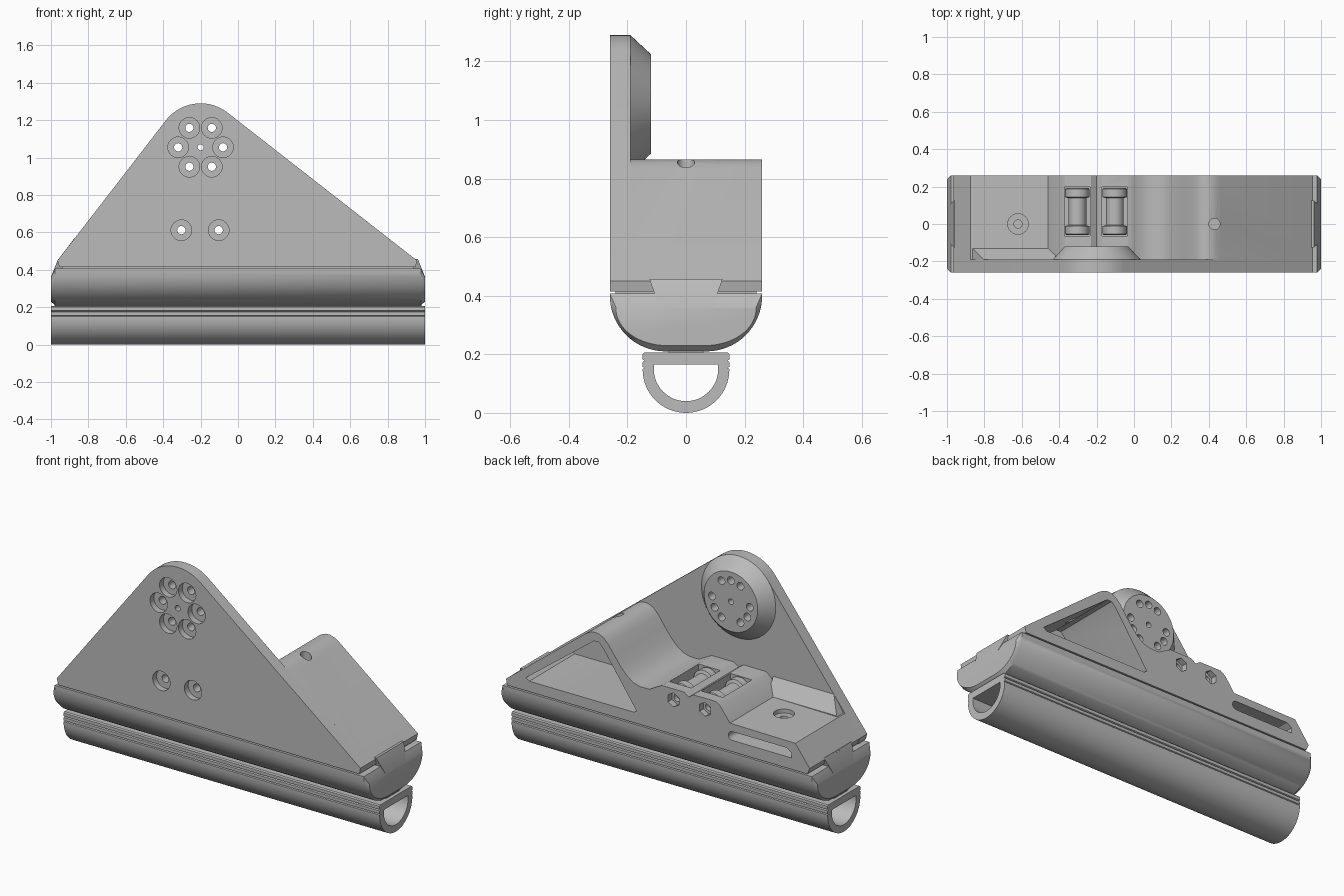
import bpy, bmesh
from math import sin, cos, pi, radians
from mathutils import Vector
from mathutils.geometry import convex_hull_2d

cube = bpy.data.objects.get("Cube")
if cube:
    bpy.data.objects.remove(cube)

grey = bpy.data.materials.new("plain_grey")
grey.use_nodes = True
colour = (0.5, 0.5, 0.5, 1)
grey.diffuse_color = colour
grey.node_tree.nodes["Principled BSDF"].inputs["Base Color"].default_value = colour

PLANES = {"xz": lambda p, q, d: (p, d, q),
          "yz": lambda p, q, d: (d, p, q),
          "xy": lambda p, q, d: (p, q, d)}


def circle(cx, cy, r, n=32, turn=0):
    return [(cx + r * cos(turn + 2 * pi * i / n), cy + r * sin(turn + 2 * pi * i / n)) for i in range(n)]


def arc(cx, cy, r, a0, a1, n=16):
    angles = [radians(a0 + (a1 - a0) * i / n) for i in range(n + 1)]
    return [(cx + r * cos(a), cy + r * sin(a)) for a in angles]


def loft(name, plane, sections):
    """Closed solid through a list of (depth, outline) sections."""
    bm = bmesh.new()
    rings = [[bm.verts.new(PLANES[plane](p, q, d)) for p, q in pts] for d, pts in sections]
    for a, b in zip(rings, rings[1:]):
        for i in range(len(a)):
            j = (i + 1) % len(a)
            bm.faces.new((a[i], a[j], b[j], b[i]))
    bm.faces.new(rings[0])
    bm.faces.new(rings[-1])
    bmesh.ops.recalc_face_normals(bm, faces=bm.faces)
    mesh = bpy.data.meshes.new(name)
    bm.to_mesh(mesh)
    bm.free()
    ob = bpy.data.objects.new(name, mesh)
    bpy.context.collection.objects.link(ob)
    mesh.materials.append(grey)
    return ob


def prism(name, plane, pts, lo, hi):
    return loft(name, plane, [(lo, pts), (hi, pts)])


def box(name, x0, x1, y0, y1, z0, z1):
    return prism(name, "xy", [(x0, y0), (x1, y0), (x1, y1), (x0, y1)], z0, z1)


def cut(target, plane, pts, lo, hi):
    cutter = prism("cutter", plane, pts, lo, hi)
    cutter.hide_render = True
    mod = target.modifiers.new("cut", "BOOLEAN")
    mod.operation, mod.solver, mod.object = "DIFFERENCE", "EXACT", cutter
    bpy.context.view_layer.objects.active = target
    bpy.ops.object.modifier_apply(modifier=mod.name)
    bpy.data.objects.remove(cutter)


def finish(ob):
    bpy.ops.object.select_all(action="DESELECT")
    ob.select_set(True)
    bpy.context.view_layer.objects.active = ob
    bpy.ops.object.shade_smooth_by_angle(angle=radians(30))


parts = []

# lower D-shaped tube with two shallow grooves per side
side = [(0.148, 0.15), (0.141, 0.153), (0.148, 0.157), (0.148, 0.174),
        (0.141, 0.178), (0.148, 0.182), (0.148, 0.2), (0.142, 0.206)]
outer = arc(0, 0.148, 0.148, 180, 360, 32) + side + [(-y, z) for y, z in reversed(side)]
tube = prism("lower_tube", "yz", outer, -1, 1)
cut(tube, "yz", arc(0, 0.15, 0.11, 180, 360, 32) + [(0.11, 0.165), (-0.11, 0.165)], -1.1, 1.1)
parts.append(tube)

# rounded hull with tapered ends
hull_pts = arc(-0.07, 0.4, 0.19, 180, 270) + arc(0.07, 0.4, 0.19, 270, 360)
hull_pts += [(0.26, 0.407), (-0.26, 0.407)]
end_pts = [(y * 0.92, 0.36 - (0.407 - z) * 0.66) for y, z in hull_pts]
parts.append(loft("hull", "yz", [(-1, end_pts), (-0.978, hull_pts), (0.978, hull_pts), (1, end_pts)]))
parts.append(box("hull_neck", -0.94, 0.94, -0.24, 0.24, 0.39, 0.425))
parts.append(box("tube_joint", -0.98, 0.98, -0.06, 0.06, 0.19, 0.22))

# dovetail tab at each end
for sx, label in ((1, "left"), (-1, "right")):
    def tab(w, x, z):
        return [(sx * 0.9, -w), (sx * x, -w), (sx * x, w), (sx * 0.9, w)]
    parts.append(loft(label + "_end_tab", "xy", [(0.34, tab(0.088, 1.0, 0)), (0.365, tab(0.093, 0.999, 0)),
                                                 (0.457, tab(0.125, 0.962, 0))]))

# front plate: outline wrapped around the rounded apex
CX, CZ, R = -0.2, 1.055, 0.235
cloud = circle(CX, CZ, R, 96) + [(-0.955, 0.415), (-0.965, 0.45), (0.957, 0.45), (0.95, 0.415)]
outline = [cloud[i] for i in convex_hull_2d([Vector(p) for p in cloud])]
plate = prism("front_plate", "xz", outline, -0.26, -0.19)

# conical boss behind the apex
boss = loft("apex_boss", "xz", [(-0.19, circle(CX, CZ, R, 64)), (-0.12, circle(CX, CZ, 0.17, 64))])

# bolt circle, centre hole and blind holes
bolts = [(CX + 0.12 * cos(i * pi / 3), CZ + 0.12 * sin(i * pi / 3)) for i in range(6)]
AXLES = [(-0.303, 0.612), (-0.103, 0.612)]
for x, z in bolts + AXLES:
    cut(plate, "xz", circle(x, z, 0.055), -0.3, -0.225)
    cut(plate, "xz", circle(x, z, 0.022, 20), -0.3, 0)
for x, z in bolts:
    cut(boss, "xz", circle(x, z, 0.022, 20), -0.3, 0)
for ob in (plate, boss):
    cut(ob, "xz", circle(CX, CZ, 0.016, 20), -0.3, 0)
for a in (90, 210, 330):
    cut(boss, "xz", circle(CX + 0.12 * cos(radians(a)), CZ + 0.12 * sin(radians(a)), 0.022, 20), -0.17, 0)
parts += [plate, boss]

# rear block: hump, roller seat and low shelf in one profile
profile = [(-0.95, 0.415), (0.95, 0.415), (0.957, 0.45), (0.46, 0.838), (0.43, 0.857), (0.4, 0.866),
           (0.37, 0.864), (0.34, 0.85), (0.31, 0.82), (0.27, 0.765), (0.23, 0.712), (0.19, 0.67),
           (0.15, 0.643), (0.11, 0.632), (0.05, 0.632), (0, 0.66), (-0.03, 0.675), (-0.17, 0.675),
           (-0.2, 0.655), (-0.23, 0.675), (-0.37, 0.675), (-0.4, 0.655), (-0.46, 0.575),
           (-0.874, 0.57), (-0.965, 0.45)]
block = prism("rear_block", "xz", profile, -0.19, 0.26)

# triangular window, slanted slot, drilled holes
cut(block, "xz", [(0.13, 0.485), (0.15, 0.475), (0.81, 0.475), (0.83, 0.49), (0.4, 0.815), (0.37, 0.815),
                  (0.34, 0.785)], -0.15, 0.4)
cut(block, "xz", arc(-0.475, 0.505, 0.025, -90, 90, 8) + [(-0.82, 0.53), (-0.85, 0.51), (-0.85, 0.48)],
    -0.1, 0.4)
cut(block, "xy", circle(0.43, 0, 0.03, 24), 0.7, 1)
cut(block, "xy", circle(-0.62, 0, 0.055), 0.55, 0.7)
cut(block, "xy", circle(-0.62, 0, 0.022, 20), 0.5, 0.7)

# two roller pockets, axle bores, hex pockets and spool rollers
for (x, z), label in zip(AXLES, ("right", "left")):
    cut(block, "xz", [(x - 0.068, 0.54), (x + 0.068, 0.54), (x + 0.068, 0.8), (x - 0.068, 0.8)], -0.065, 0.197)
    cut(block, "xz", circle(x, z, 0.022, 20), -0.3, 0.4)
    cut(block, "xz", circle(x, z, 0.04, 6, pi / 6), 0.225, 0.4)
    steps = [(-0.06, 0.058), (-0.054, 0.065), (-0.012, 0.065), (-0.006, 0.048),
             (0.138, 0.048), (0.144, 0.065), (0.186, 0.065), (0.192, 0.058)]
    roller = loft(label + "_roller", "xz", [(y, circle(x, z, r)) for y, r in steps])
    cut(roller, "xz", circle(x, z, 0.022, 20), -0.3, 0.4)
    parts.append(roller)
parts.append(block)

# sloping gusset between shelf and plate
parts.append(loft("shelf_gusset", "xz", [
    (-0.19, [(-0.87, 0.56), (-0.803, 0.66), (-0.42, 0.66), (-0.42, 0.56)]),
    (-0.13, [(-0.87, 0.56), (-0.862, 0.575), (-0.42, 0.575), (-0.42, 0.56)])]))

for ob in parts:
    finish(ob)
